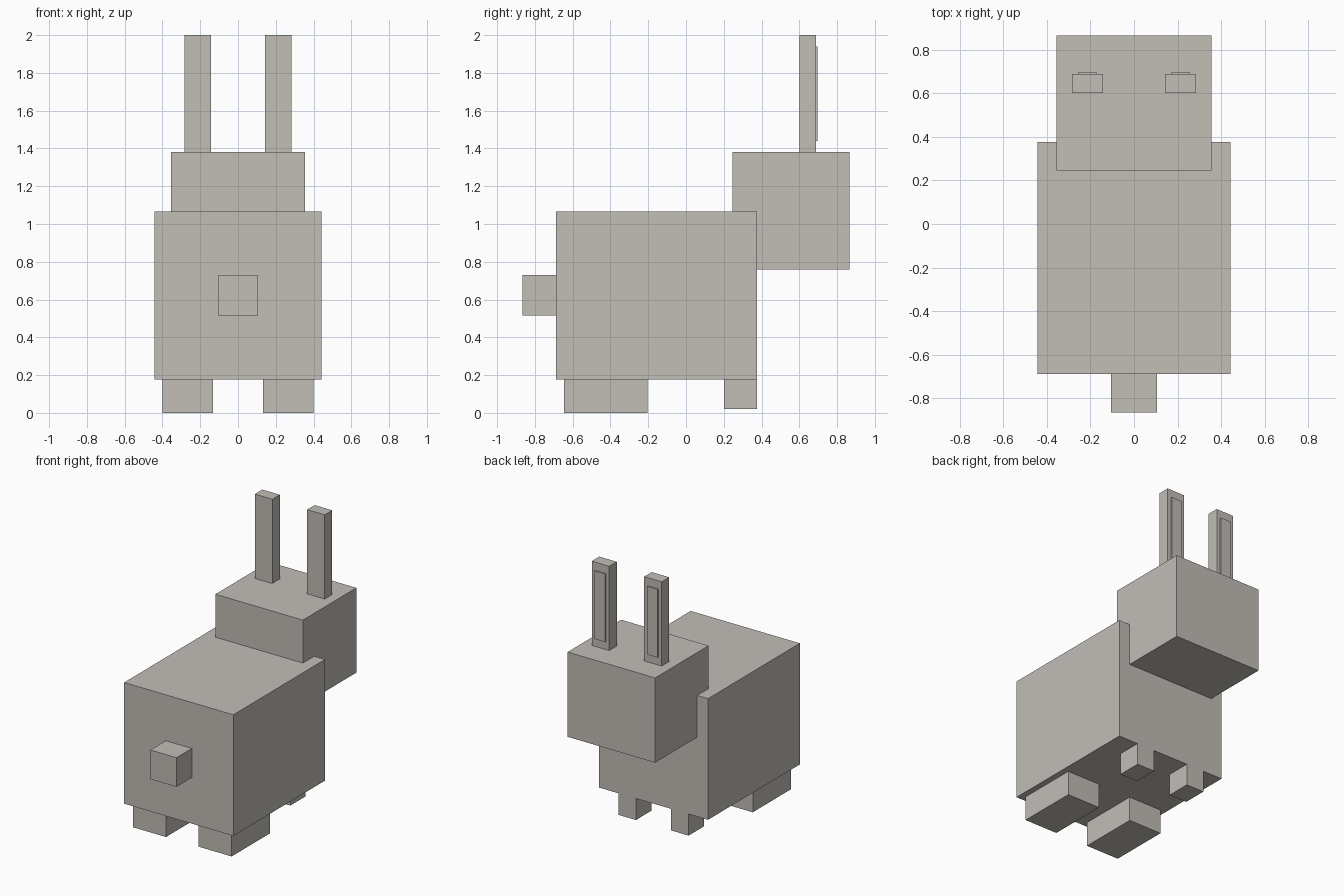
import bpy

if "Cube" in bpy.data.objects:
    bpy.data.objects.remove(bpy.data.objects["Cube"])

fur = bpy.data.materials.new("warm_grey")
fur.diffuse_color = (0.54, 0.51, 0.47, 1.0)
fur.use_nodes = True
fur.node_tree.nodes["Principled BSDF"].inputs["Base Color"].default_value = fur.diffuse_color


def box(name, x, y, z):
    """Flat-faced box spanning the given (min, max) ranges."""
    bpy.ops.mesh.primitive_cube_add(size=1)
    ob = bpy.context.object
    ob.name = name
    for v in ob.data.vertices:
        v.co = [r[0] if c < 0 else r[1] for c, r in zip(v.co, (x, y, z))]
    ob.data.materials.append(fur)
    return ob


def pair(name, x, y, z):
    """The same box on both sides of the centre plane."""
    box(name + "_right", x, y, z)
    box(name + "_left", (-x[1], -x[0]), y, z)


# Body, head and tail
box("body", (-0.443, 0.443), (-0.687, 0.377), (0.178, 1.067))
box("head", (-0.355, 0.355), (0.245, 0.865), (0.76, 1.382))
box("tail", (-0.106, 0.106), (-0.865, -0.687), (0.516, 0.73))

# Long hind feet and small front paws
pair("hind_foot", (0.133, 0.40), (-0.645, -0.203), (0.0, 0.178))
pair("front_paw", (0.142, 0.285), (0.20, 0.377), (0.02, 0.178))

# Ears with thin inner plates on the face side
pair("ear", (0.142, 0.284), (0.60, 0.687), (1.382, 2.0))
pair("inner_ear", (0.17, 0.256), (0.687, 0.696), (1.44, 1.94))
